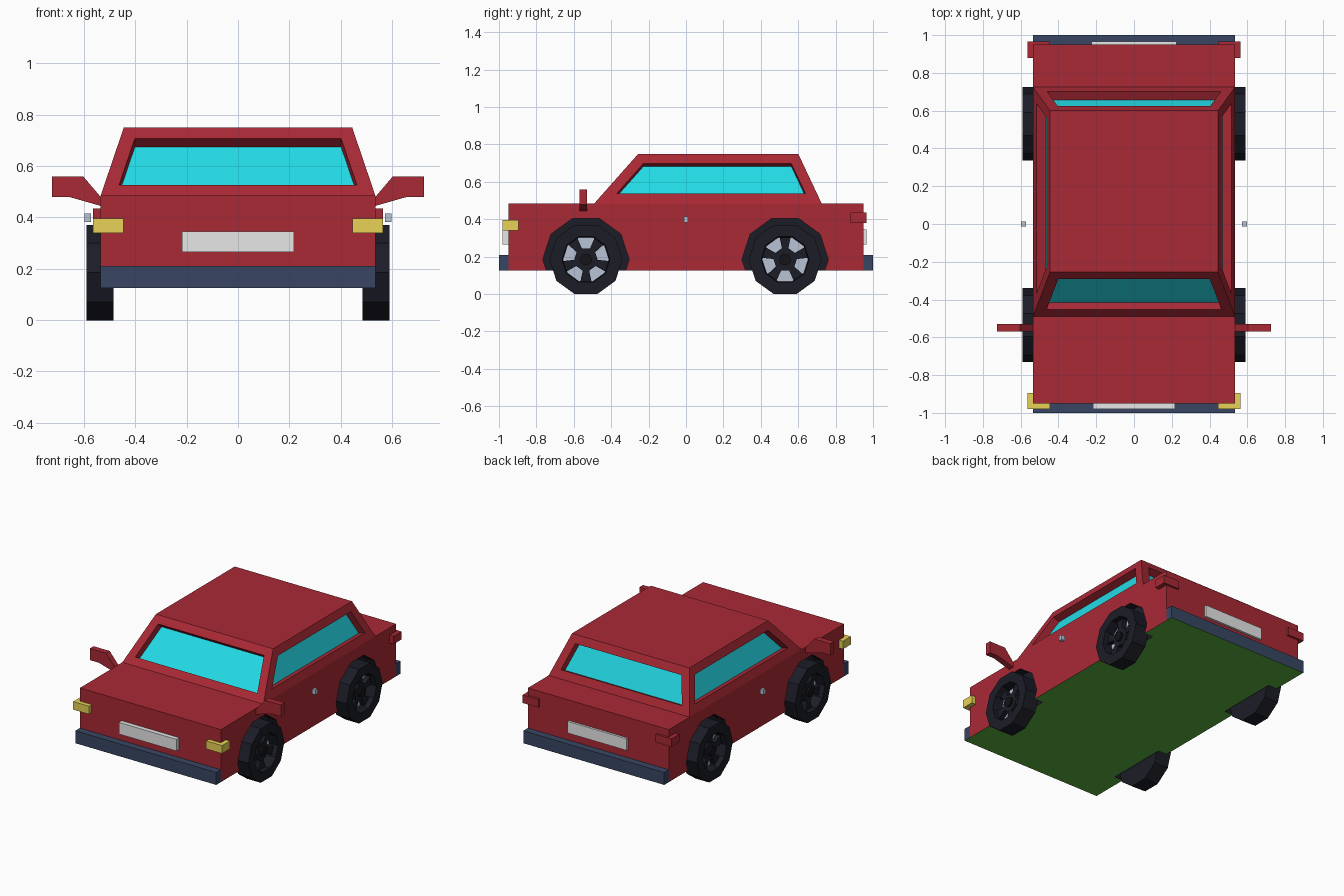
import bpy, bmesh
from math import sin, cos, pi, radians

if "Cube" in bpy.data.objects:
    bpy.data.objects.remove(bpy.data.objects["Cube"])


def material(name, srgb):
    m = bpy.data.materials.new(name)
    lin = [((c / 255 + 0.055) / 1.055) ** 2.4 for c in srgb]
    m.diffuse_color = (*lin, 1)
    m.use_nodes = True
    m.node_tree.nodes["Principled BSDF"].inputs["Base Color"].default_value = m.diffuse_color
    return m


RED = material("red paint", (169, 41, 53))
GLASS = material("cyan glass", (36, 222, 234))
TYRE = material("dark rubber", (27, 28, 38))
HUB = material("black hub", (20, 20, 25))
STEEL = material("blue grey metal", (184, 195, 214))
NAVY = material("navy bumper", (56, 70, 99))
LAMP = material("yellow lamp", (232, 211, 86))
PLATE = material("light grey plate", (232, 232, 232))
GREEN = material("green underside", (88, 178, 62))


def finish(name, bm, mats):
    bmesh.ops.recalc_face_normals(bm, faces=bm.faces)
    me = bpy.data.meshes.new(name)
    bm.to_mesh(me)
    bm.free()
    for m in mats:
        me.materials.append(m)
    ob = bpy.data.objects.new(name, me)
    bpy.context.collection.objects.link(ob)
    return ob


def add_prism(bm, a, b, index=0):
    """Join two matching outlines into a closed solid."""
    a, b = [bm.verts.new(p) for p in a], [bm.verts.new(p) for p in b]
    faces = [bm.faces.new(a[::-1]), bm.faces.new(b)]
    for i in range(len(a)):
        k = (i + 1) % len(a)
        faces.append(bm.faces.new((a[i], a[k], b[k], b[i])))
    for f in faces:
        f.material_index = index


def add_box(bm, x, y, z, top=None):
    """Box from ranges; top = (x range, y range) tapers the upper face."""
    tx, ty = top or (x, y)
    corners = ((0, 0), (1, 0), (1, 1), (0, 1))
    add_prism(bm, [(x[i], y[j], z[0]) for i, j in corners],
              [(tx[i], ty[j], z[1]) for i, j in corners])


def box(name, x, y, z, mat, green_bottom=False):
    bm = bmesh.new()
    add_box(bm, x, y, z)
    if green_bottom:
        bmesh.ops.recalc_face_normals(bm, faces=bm.faces)
        for f in bm.faces:
            f.material_index = int(f.normal.z < -0.9)
    return finish(name, bm, [mat, GREEN, TYRE] if green_bottom else [mat])


def add_lathe(bm, profile, s, y, z, n=10, index=0, end_index=None):
    """Spin (radius, x) points round a sideways axle, capping both ends."""
    rings = [[bm.verts.new((s * x, y + r * cos(2 * pi * i / n), z + r * sin(2 * pi * i / n)))
              for i in range(n)] for r, x in profile]
    end = bm.faces.new(rings[-1])
    faces = [bm.faces.new(rings[0]), end]
    for a, b in zip(rings, rings[1:]):
        for i in range(n):
            k = (i + 1) % n
            faces.append(bm.faces.new((a[i], a[k], b[k], b[i])))
    for f in faces:
        f.material_index = index
    if end_index is not None:
        end.material_index = end_index


AXLES = {"front": (-0.535, 90), "rear": (0.53, -90)}
WHEEL_Z = 0.185

# Lower body with four wheel wells
body = box("body", (-0.535, 0.535), (-0.95, 0.95), (0.125, 0.485), RED, True)
bm = bmesh.new()
for y, _ in AXLES.values():
    for s in (-1, 1):
        add_lathe(bm, [(0.231, 0.47), (0.231, 0.62)], s, y, WHEEL_Z, index=2)
cutter = finish("wheel_well_cutter", bm, [RED, GREEN, TYRE])
cutter.hide_render = True
cutter.display_type = 'WIRE'
mod = body.modifiers.new("wheel wells", 'BOOLEAN')
mod.operation = 'DIFFERENCE'
mod.solver = 'EXACT'
mod.object = cutter

# Cabin with recessed windows
bm = bmesh.new()
add_box(bm, (-0.535, 0.535), (-0.49, 0.725), (0.485, 0.75), ((-0.445, 0.445), (-0.255, 0.60)))
bmesh.ops.recalc_face_normals(bm, faces=bm.faces)
sides = [f for f in bm.faces if abs(f.normal.z) < 0.9]
bmesh.ops.inset_individual(bm, faces=sides, thickness=0.056, depth=0, use_even_offset=True)
for f in bmesh.ops.extrude_discrete_faces(bm, faces=sides)["faces"]:
    f.normal_update()
    bmesh.ops.translate(bm, verts=f.verts, vec=f.normal * -0.05)
    f.material_index = 1
finish("cabin", bm, [RED, GLASS])

# Bumpers and plates
box("front_bumper", (-0.535, 0.535), (-1, -0.95), (0.125, 0.21), NAVY, True)
box("rear_bumper", (-0.535, 0.535), (0.95, 1), (0.125, 0.21), NAVY, True)
box("front_plate", (-0.218, 0.218), (-0.98, -0.95), (0.265, 0.345), PLATE)
box("rear_plate", (-0.225, 0.225), (0.95, 0.965), (0.265, 0.345), PLATE)

MIRROR = [(0.535, 0.48), (0.603, 0.56), (0.725, 0.56), (0.725, 0.48), (0.658, 0.48), (0.535, 0.445)]

for side, s in (("left", -1), ("right", 1)):
    # Lamps wrapped round the corners, and door handle
    xs = sorted((s * 0.445, s * 0.565))
    box(side + "_headlight", xs, (-0.98, -0.895), (0.34, 0.395), LAMP)
    box(side + "_tail_light", xs, (0.88, 0.965), (0.38, 0.435), RED)
    box(side + "_door_handle", sorted((s * 0.572, s * 0.598)), (-0.012, 0.012), (0.382, 0.415), STEEL)

    # Wing mirror: flat profile given thickness
    bm = bmesh.new()
    add_prism(bm, *[[(s * x, y, z) for x, z in MIRROR] for y in (-0.57, -0.53)])
    finish(side + "_mirror", bm, [RED])

    # Wheels: ten-sided tyre, metal disc deep behind five dark spokes and a hub
    for end, (y, turn) in AXLES.items():
        bm = bmesh.new()
        add_lathe(bm, [(0.195, 0.485), (0.195, 0.59), (0.128, 0.59), (0.123, 0.525)],
                  s, y, WHEEL_Z, end_index=2)
        add_lathe(bm, [(0.062, 0.525), (0.062, 0.56)], s, y, WHEEL_Z)
        add_lathe(bm, [(0.032, 0.56), (0.032, 0.575)], s, y, WHEEL_Z, index=1)
        for i in range(5):
            mid = turn + 36 + 72 * i
            pts = [(r, radians(mid + d)) for r, d in ((0.05, -17), (0.122, -14), (0.122, 14), (0.05, 17))]
            add_prism(bm, *[[(s * x, y + r * cos(t), WHEEL_Z + r * sin(t)) for r, t in pts]
                            for x in (0.525, 0.558)])
        finish(f"{end}_{side}_wheel", bm, [TYRE, HUB, STEEL])
